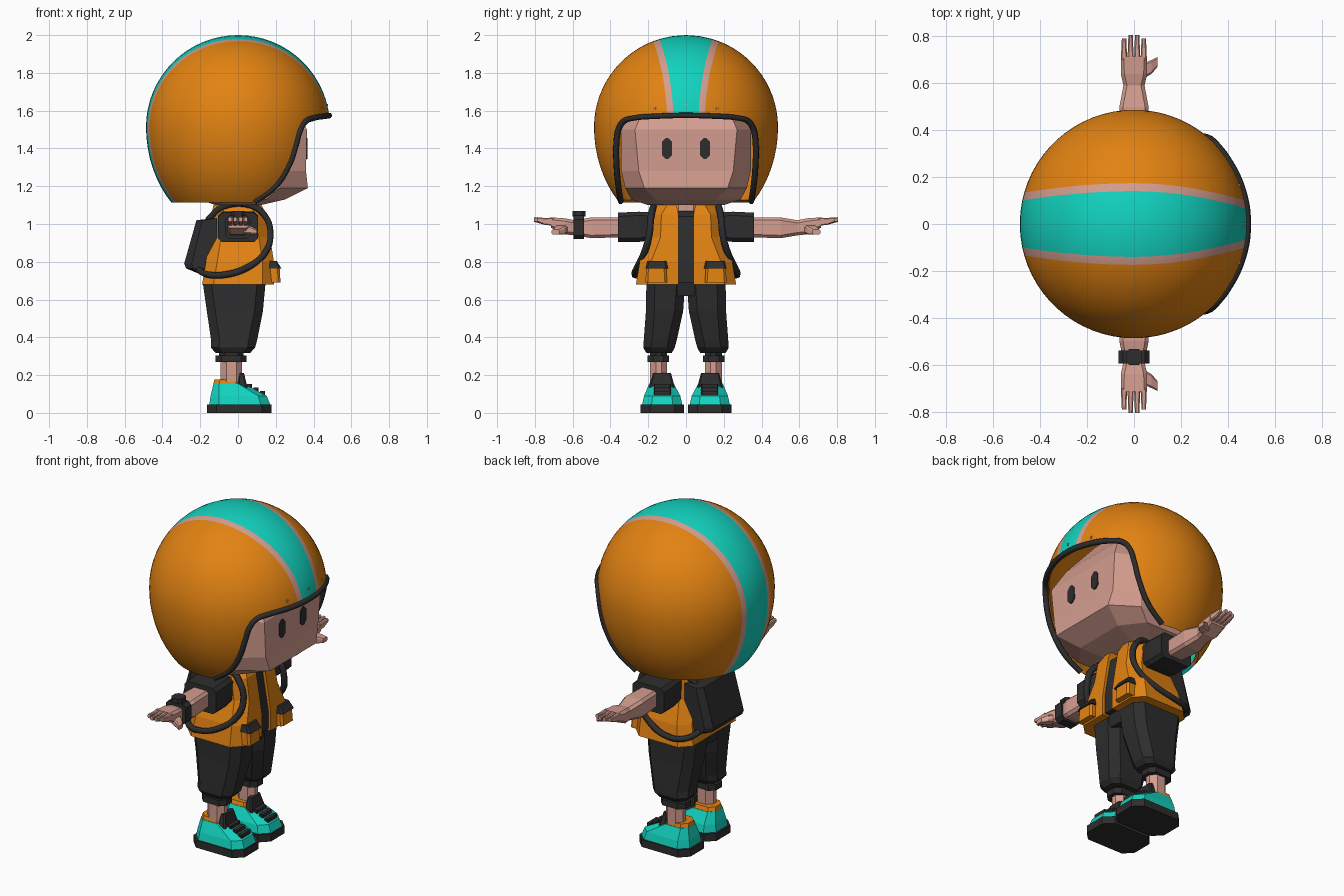
import bpy, bmesh, math

if "Cube" in bpy.data.objects:
    bpy.data.objects.remove(bpy.data.objects["Cube"])

def material(name, col):
    m = bpy.data.materials.new(name)
    m.diffuse_color = (*col, 1)
    m.use_nodes = True
    m.node_tree.nodes["Principled BSDF"].inputs["Base Color"].default_value = m.diffuse_color
    return m

ORANGE = material("orange", (0.76, 0.225, 0.006))
TEAL = material("teal", (0.006, 0.65, 0.52))
PINK = material("skin pink", (0.66, 0.34, 0.275))
BLACK = material("charcoal", (0.026, 0.026, 0.027))

def add_object(name, mesh, *mats):
    ob = bpy.data.objects.new(name, mesh)
    for m in mats:
        mesh.materials.append(m)
    bpy.context.collection.objects.link(ob)
    return ob

def loft(name, mat, parts, both=False):
    """Each part is a list of rings that are skinned and capped; both mirrors them in y."""
    bm = bmesh.new()
    for rings in parts:
        for s in ((1, -1) if both else (1,)):
            vs = [[bm.verts.new((x, s * y, z)) for x, y, z in r] for r in rings]
            n = len(vs[0])
            for a, b in zip(vs, vs[1:]):
                for i in range(n):
                    bm.faces.new((a[i], a[(i + 1) % n], b[(i + 1) % n], b[i]))
            bm.faces.new(vs[0])
            bm.faces.new(vs[-1])
    bmesh.ops.recalc_face_normals(bm, faces=bm.faces)
    me = bpy.data.meshes.new(name)
    bm.to_mesh(me)
    bm.free()
    return add_object(name, me, mat)

def ring(a0, a1, b0, b1, h, c=0.02, axis='z'):
    """Chamfered rectangle at height h along an axis."""
    pts = [(a0 + c, b0), (a1 - c, b0), (a1, b0 + c), (a1, b1 - c),
           (a1 - c, b1), (a0 + c, b1), (a0, b1 - c), (a0, b0 + c)]
    return [{'z': (a, b, h), 'y': (a, h, b), 'x': (h, a, b)}[axis] for a, b in pts]

def box(x0, x1, y0, y1, z0, z1, c=0.004):
    return [ring(x0, x1, y0, y1, z0, c), ring(x0, x1, y0, y1, z1, c)]

def baked(ob):
    dg = bpy.context.evaluated_depsgraph_get()
    return bpy.data.meshes.new_from_object(ob.evaluated_get(dg))

def tube(name, mat, pts, r):
    cu = bpy.data.curves.new(name, 'CURVE')
    cu.dimensions = '3D'
    cu.bevel_depth, cu.bevel_resolution, cu.resolution_u = r, 1, 5
    cu.use_fill_caps = True
    sp = cu.splines.new('BEZIER')
    sp.bezier_points.add(len(pts) - 1)
    for bp, p in zip(sp.bezier_points, pts):
        bp.co = p
        bp.handle_left_type = bp.handle_right_type = 'AUTO'
    tmp = bpy.data.objects.new("tmp", cu)
    bpy.context.collection.objects.link(tmp)
    me = baked(tmp)
    bpy.data.objects.remove(tmp)
    me.materials.clear()
    return add_object(name, me, mat)

# Helmet shell: rings around the y axis, with the stripe borders as rings
R, CZ, LOW = 0.487, 1.513, 0.58
bm = bmesh.new()
N, cols = 64, []
for i in range(N):
    t = 2 * math.pi * i / N
    u, v = math.cos(t), math.sin(t)
    w = 0.14 - (0.075 if u > 0 else 0.04) * (u * u if v > 0 else 1)
    w2 = w + 0.034
    p0 = math.asin(w2 / R)
    half = [w / 2, w, w2] + [R * math.sin(p0 + (math.pi / 2 - p0) * k / 14) for k in range(1, 15)]
    ys = [-y for y in reversed(half)] + [0] + half
    col = []
    for y in ys:
        r = math.sqrt(max(0, R * R - y * y))
        col.append(bm.verts.new((r * u, y, CZ + r * v * (1 if v > 0 else LOW / R))))
    cols.append(col)
M = len(cols[0])
for i in range(N):
    a, b = cols[i], cols[(i + 1) % N]
    for j in range(M - 1):
        f = bm.faces.new((a[j], a[j + 1], b[j + 1], b[j]))
        d = abs(j + 0.5 - (M - 1) / 2)
        f.material_index = 1 if d < 2 else 2 if d < 3 else 0
bmesh.ops.remove_doubles(bm, verts=bm.verts, dist=1e-5)
bmesh.ops.recalc_face_normals(bm, faces=bm.faces)
bmesh.ops.bisect_plane(bm, geom=bm.verts[:] + bm.edges[:] + bm.faces[:], plane_co=(0, 0, 1.115),
                       plane_no=(0, 0, 1), clear_inner=True)
me = bpy.data.meshes.new("helmet")
bm.to_mesh(me)
bm.free()
helmet = add_object("helmet", me, ORANGE, TEAL, PINK)

# Face opening and its rubber trim share one outline
edge = [(.345, 1.118), (.358, 1.2), (.368, 1.32), (.369, 1.42), (.357, 1.5), (.33, 1.543),
        (.28, 1.56), (.15, 1.571)]
outline = edge + [(0, 1.575)] + [(-y, z) for y, z in reversed(edge)]
prof = [(.345, 1.0)] + outline + [(-.345, 1.0)]
cutter = loft("opening_cutter", ORANGE, [[[(x, y, z) for y, z in prof] for x in (0.05, 0.8)]])
cutter.hide_render = True
sol = helmet.modifiers.new("thickness", 'SOLIDIFY')
sol.thickness, sol.offset = 0.02, -1
bo = helmet.modifiers.new("opening", 'BOOLEAN')
bo.object, bo.operation, bo.solver = cutter, 'DIFFERENCE', 'EXACT'
me = baked(helmet)
helmet.modifiers.clear()
helmet.data = me
bpy.data.objects.remove(cutter)
bpy.context.view_layer.objects.active = helmet
helmet.select_set(True)
bpy.ops.object.shade_smooth_by_angle(angle=math.radians(35))

def on_shell(y, z):
    k = 1 if z > CZ else R / LOW
    return (math.sqrt(max(0, R * R - y * y - ((z - CZ) * k) ** 2)), y, z)

tube("helmet_trim", BLACK, [on_shell(y, z) for y, z in outline], 0.016)
studs = []
for y, z in ((-.165, 1.612), (0, 1.63), (.165, 1.612)):
    x = on_shell(y, z)[0]
    studs.append(box(x - .01, x + .004, y - .006, y + .006, z - .006, z + .006, .002))
loft("helmet_studs", PINK, studs)

# Head, eyes and neck
def head_ring(z, xf, yf, xs, ys, xb):
    h = [(xf, yf), (xs, ys), (-.08, ys), (xb, ys * .6)]
    return [(x, y, z) for x, y in h] + [(x, -y, z) for x, y in reversed(h)]

loft("head", PINK, [[head_ring(*a) for a in (
    (1.10, .12, .12, .05, .2, -.12), (1.13, .25, .16, .15, .29, -.2), (1.19, .37, .22, .22, .322, -.27),
    (1.28, .36, .25, .24, .343, -.31), (1.5, .365, .27, .22, .345, -.3),
    (1.62, .3, .22, .15, .3, -.25), (1.8, .15, .15, .1, .2, -.15))]])
loft("eyes", BLACK, [[ring(.073, .127, 1.345, 1.455, x, .02, 'x') for x in (.359, .368)]], True)
loft("neck", PINK, [[ring(-.07, .07, -.07, .07, z, .03) for z in (1.0, 1.12)]])

# Shirt, sleeves and open vest
loft("shirt", BLACK, [[ring(-.15, .175, -.15, .15, .69, .03), ring(-.14, .175, -.15, .15, .8, .03),
                       ring(-.12, .135, -.14, .14, 1.04, .03), ring(-.09, .09, -.09, .09, 1.07, .03)]])
loft("sleeves", BLACK, [[ring(-.09, .09, .92, 1.06, .14, .02, 'y'), ring(-.105, .105, .905, 1.065, .25, .02, 'y'),
                         ring(-.105, .105, .905, 1.06, .36, .02, 'y')]], True)

def vest_ring(z, xf, xb, yo, gap=.04, c=.06):
    return [(xf, gap, z), (xf, yo - c, z), (xf - c, yo, z), (xb + c, yo, z),
            (xb, yo - c, z), (xb, 0, z), (0, 0, z), (0, gap, z)]

loft("vest", ORANGE, [[vest_ring(*a) for a in (
    (.68, .19, -.19, .265), (.8, .19, -.17, .245), (.93, .17, -.15, .195),
    (1.05, .15, -.14, .19), (1.1, .125, -.13, .16, .05))]], True)
loft("vest_pockets", ORANGE, [[ring(.15, .225, .1, .215, .69, .012), ring(.15, .22, .105, .21, .78, .012)]], True)
loft("pocket_flaps", BLACK, [[ring(.15, .23, .095, .215, .765, .01), ring(.15, .205, .105, .205, .805, .01)]], True)

# Backpack and shoulder straps
side = [(-.13, 1.03), (-.22, 1.02), (-.285, .79), (-.275, .765), (-.19, .73), (-.13, .75)]
loft("backpack", BLACK, [[[(x * k, y, z) for x, z in side]
                          for y, k in ((-.175, .86), (-.145, 1), (.145, 1), (.175, .86))]])
for s, n in ((1, "left"), (-1, "right")):
    tube("strap_" + n, BLACK, [(x, s * y, z) for x, y, z in (
        (-.16, .13, 1.02), (-.08, .165, 1.09), (.06, .17, 1.1), (.145, .185, 1.04), (.172, .195, .94),
        (.145, .22, .85), (.06, .255, .775), (-.08, .27, .73), (-.17, .235, .735), (-.21, .16, .76))], .018)

# Arms, hands and watch
loft("arms", PINK, [[ring(-.055, .055, .93, 1.035, .34, .015, 'y'), ring(-.062, .062, .925, 1.035, .5, .015, 'y'),
                     ring(-.045, .045, .94, 1.02, .59, .015, 'y'), ring(-.056, .056, .945, 1.03, .64, .015, 'y'),
                     ring(-.056, .056, .98, 1.035, .715, .012, 'y')]], True)
fingers = []
for i in range(4):
    x = -.056 + .028 * i
    tip = .805 if i in (1, 2) else .79
    fingers.append([ring(x, x + .027, .99, 1.034, .70, .005, 'y'), ring(x + .002, x + .025, .996, 1.032, .75, .005, 'y'),
                    ring(x + .004, x + .023, 1.012, 1.036, tip, .005, 'y')])
loft("fingers", PINK, fingers, True)
loft("thumbs", PINK, [[ring(.615, .68, .95, 1.0, .03, .008, 'x'), ring(.64, .7, .945, .985, .075, .008, 'x'),
                       ring(.67, .712, .945, .97, .1, .006, 'x')]], True)
loft("watch", BLACK, [[ring(-.066, .066, .92, 1.045, y, .02, 'y') for y in (-.595, -.54)],
                      box(-.035, .035, -.602, -.532, 1.04, 1.07, .015)])

# Trousers, cuffs and ankles
loft("hips", BLACK, [[ring(-.17, .13, -.16, .16, .62, .05), ring(-.18, .145, -.2, .2, .69, .05)]])
loft("trouser_legs", BLACK, [[ring(-.185, .145, .005, .21, .68, .045), ring(-.165, .132, .015, .212, .54, .045),
                              ring(-.142, .1, .05, .224, .38, .045), ring(-.142, .09, .06, .226, .345, .04),
                              ring(-.12, .065, .075, .21, .318, .035)]], True)
loft("trouser_cuffs", BLACK, [[ring(-.118, .045, .09, .205, z, .03) for z in (.27, .305)],
                              [ring(-.1, .03, .1, .19, z, .03) for z in (.29, .335)]], True)
loft("ankles", PINK, [[ring(-.092, .022, .1, .19, z, .03) for z in (.15, .29)]], True)

# Shoes
loft("soles", BLACK, [[ring(-.163, .178, .01, .24, 0, .05), ring(-.163, .178, .01, .24, .045, .05)]], True)
loft("shoes", TEAL, [[ring(-.152, .17, .02, .232, .045, .05), ring(-.145, .152, .03, .222, .09, .045),
                      ring(-.13, .03, .065, .195, .155, .03)]], True)
loft("shoe_collars", ORANGE, [[ring(-.133, .022, .062, .196, .138, .03), ring(-.125, .015, .075, .187, .178, .03)]], True)
loft("shoe_tongues", BLACK, [[ring(.0, .05, .06, .195, .135, .008), ring(.0, .04, .07, .185, .175, .008),
                              ring(.005, .032, .08, .175, .212, .008)]], True)
loft("laces", BLACK, [box(x - .013, x + .013, .08, .17, z - .018, z + .008)
                      for x, z in ((.06, .144), (.095, .127), (.13, .108))], True)
